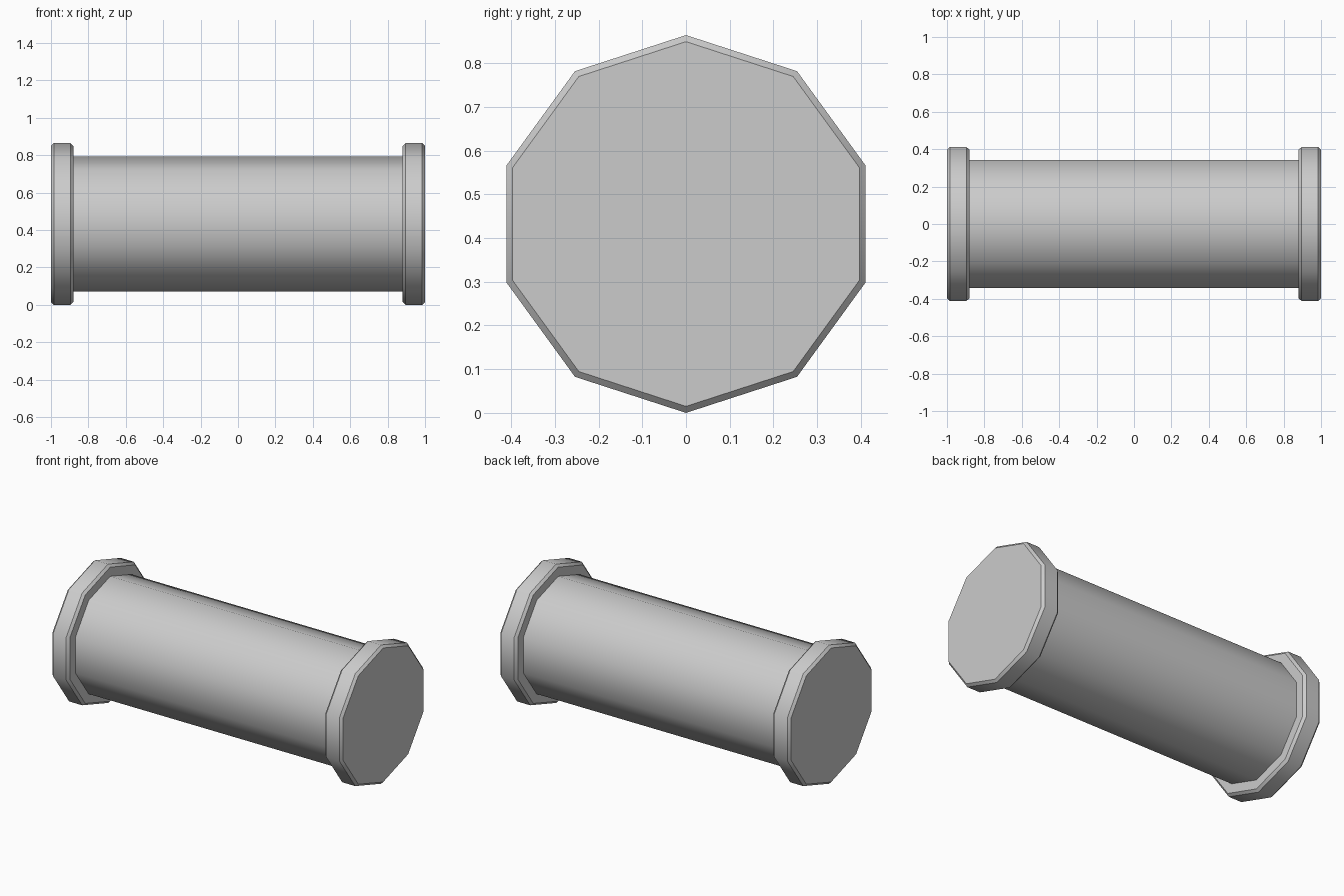
import bpy
from math import sin, cos, pi, radians

if "Cube" in bpy.data.objects:
    bpy.data.objects.remove(bpy.data.objects["Cube"])

SIDES = 10
CZ = 0.432  # height of the axis


def lathe_x(name, profile):
    """Ten-sided solid around the x axis from (x, radius) points."""
    verts = [(x, r * cos(pi / 2 + 2 * pi * k / SIDES), CZ + r * sin(pi / 2 + 2 * pi * k / SIDES))
             for x, r in profile for k in range(SIDES)]
    faces = [tuple(reversed(range(SIDES)))]
    for i in range(len(profile) - 1):
        a, b = i * SIDES, (i + 1) * SIDES
        for k in range(SIDES):
            n = (k + 1) % SIDES
            faces.append((a + k, a + n, b + n, b + k))
    faces.append(tuple(range(len(verts) - SIDES, len(verts))))
    mesh = bpy.data.meshes.new(name)
    mesh.from_pydata(verts, [], faces)
    mesh.update()
    obj = bpy.data.objects.new(name, mesh)
    bpy.context.collection.objects.link(obj)
    bpy.ops.object.select_all(action='DESELECT')
    obj.select_set(True)
    bpy.context.view_layer.objects.active = obj
    bpy.ops.object.shade_smooth_by_angle(angle=radians(40))
    return obj


# Central barrel between the flanges
lathe_x("barrel", [(-0.88, 0.36), (0.88, 0.36)])

# Chamfered end flanges
R, C = 0.432, 0.015
for name, x0 in (("left_flange", -1.0), ("right_flange", 0.88)):
    x1 = x0 + 0.12
    lathe_x(name, [(x0, R - C), (x0 + C, R), (x1 - C, R), (x1, R - C)])
